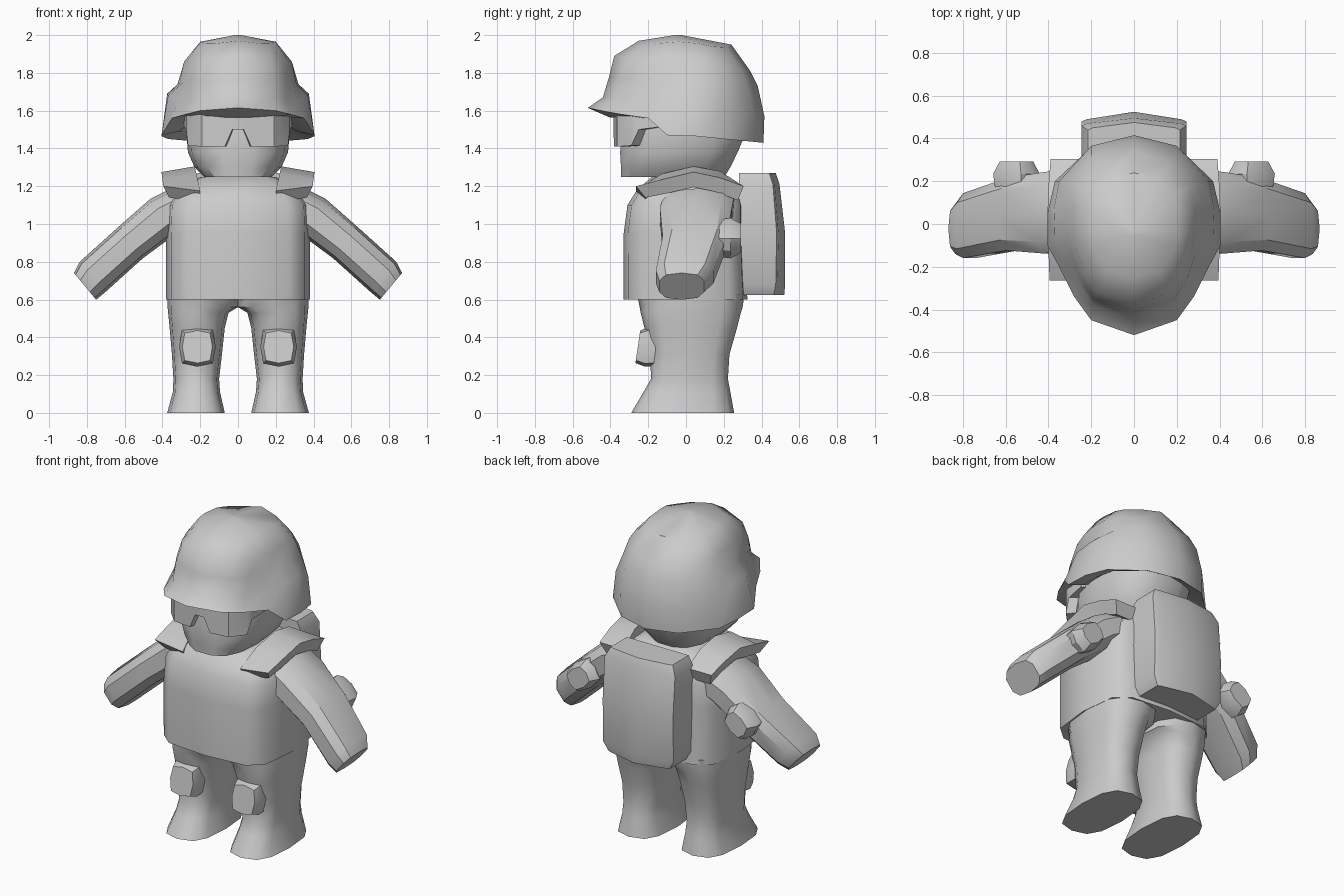
import bpy, bmesh, math

grey = bpy.data.materials.new("plain_grey")
grey.diffuse_color = (0.6, 0.6, 0.6, 1)


def loft(name, rings, mirror=False, angle=35):
    """Skin a list of closed rings, cap both ends, optionally mirror across x."""
    bm = bmesh.new()
    rows = [[bm.verts.new(p) for p in r] for r in rings]
    for a, b in zip(rows, rows[1:]):
        n = len(a)
        for i in range(n):
            j = (i + 1) % n
            bm.faces.new((a[i], a[j], b[j], b[i]))
    for r in (rows[0], rows[-1]):
        bm.faces.new(r)
    bmesh.ops.recalc_face_normals(bm, faces=bm.faces)
    me = bpy.data.meshes.new(name)
    bm.to_mesh(me)
    bm.free()
    me.materials.append(grey)
    ob = bpy.data.objects.new(name, me)
    bpy.context.collection.objects.link(ob)
    bpy.ops.object.select_all(action='DESELECT')
    ob.select_set(True)
    bpy.context.view_layer.objects.active = ob
    bpy.ops.object.shade_smooth_by_angle(angle=math.radians(angle))
    if mirror:
        ob.modifiers.new("mirror", 'MIRROR').use_mirror_merge = False
    return ob


def section(hx, hy, n=12, p=2.5):
    """Rounded-box outline as 2D points."""
    pts = []
    for i in range(n):
        c, s = math.cos(2 * math.pi * i / n), math.sin(2 * math.pi * i / n)
        pts.append((math.copysign(abs(c) ** (2 / p), c) * hx,
                    math.copysign(abs(s) ** (2 / p), s) * hy))
    return pts


def level(z, x0, x1, y0, y1, n=12, p=2.5):
    """Horizontal ring filling the given x and y range."""
    return [((x0 + x1) / 2 + u, (y0 + y1) / 2 + v, z)
            for u, v in section((x1 - x0) / 2, (y1 - y0) / 2, n, p)]


# Torso
loft("torso", [level(z, -h, h, a, b, 12, 4) for z, h, a, b in (
    (0.60, 0.38, -0.33, 0.325), (0.95, 0.38, -0.33, 0.31), (1.10, 0.375, -0.31, 0.31),
    (1.18, 0.33, -0.26, 0.29), (1.25, 0.20, -0.18, 0.22))], angle=45)

# Head
loft("head", [level(z, -h, h, a, b, 14, 2.6) for z, h, a, b in (
    (1.25, 0.18, -0.35, 0.21), (1.30, 0.23, -0.35, 0.24), (1.38, 0.265, -0.355, 0.28),
    (1.50, 0.275, -0.345, 0.33), (1.62, 0.27, -0.32, 0.32))])

# Goggles: wrapped strip with a nose notch
half = [(0.03, -0.385, 1.50), (0.07, -0.38, 1.41), (0.19, -0.365, 1.41),
        (0.265, -0.29, 1.415), (0.275, -0.25, 1.50), (0.285, -0.13, 1.515)]
path = [(-x, y, z) for x, y, z in reversed(half)] + half
loft("goggles", [[(x, y, z), (x, y, 1.60), (x * 0.85, y * 0.85, 1.60), (x * 0.85, y * 0.85, z)]
                 for x, y, z in path])

# Helmet: half rows from front to back, rim to crown
rows = [
    [(0, -.52, 1.615), (.2, -.45, 1.60), (.28, -.34, 1.58), (.35, -.2, 1.56), (.405, -.1, 1.47),
     (.405, .05, 1.465), (.37, .2, 1.45), (.2, .36, 1.435), (0, .41, 1.43)],
    [(0, -.44, 1.67), (.19, -.38, 1.66), (.25, -.29, 1.66), (.315, -.17, 1.66), (.37, -.07, 1.68),
     (.375, .07, 1.69), (.35, .2, 1.62), (.2, .365, 1.58), (0, .415, 1.57)],
    [(0, -.41, 1.77), (.19, -.35, 1.77), (.25, -.25, 1.77), (.29, -.13, 1.75), (.31, -.04, 1.74),
     (.32, .08, 1.74), (.3, .2, 1.74), (.2, .32, 1.74), (0, .38, 1.73)],
    [(0, -.38, 1.89), (.17, -.32, 1.87), (.23, -.23, 1.86), (.27, -.12, 1.86), (.285, -.03, 1.86),
     (.285, .08, 1.86), (.27, .18, 1.84), (.17, .29, 1.82), (0, .34, 1.81)],
    [(0, -.25, 1.97), (.12, -.22, 1.955), (.17, -.16, 1.955), (.2, -.1, 1.96), (.2, -.04, 1.965),
     (.2, .07, 1.955), (.19, .14, 1.94), (.12, .21, 1.935), (0, .24, 1.95)]]
rim = rows[0]
lining = [(x * 0.78, y * 0.78, 1.565 if z > 1.55 else 1.49) for x, y, z in rim]
lining_top = [(x * 0.5, y * 0.5, 1.57) for x, y, z in rim]
crown = [(x * 0.04, -0.04 + y * 0.04, 2.0) for x, y, z in rim]
loft("helmet", [r + [(-x, y, z) for x, y, z in r[-2:0:-1]]
                for r in [lining_top, lining] + rows + [crown]], angle=40)

# Shoulder pads: arched plates; inner x, outer x, y, inner top z, outer top z, thickness, end slant
pads = []
for xi, xo, y, zi, zo, t, s in (
        (0.20, 0.395, -0.265, 1.175, 1.20, 0.06, 0.05), (0.22, 0.40, -0.13, 1.265, 1.235, 0.075, 0.02),
        (0.23, 0.405, 0.04, 1.305, 1.275, 0.08, 0), (0.23, 0.40, 0.18, 1.28, 1.245, 0.075, -0.02),
        (0.22, 0.39, 0.305, 1.20, 1.20, 0.075, -0.03)):
    pads.append([(xi, y, zi), (xo, y, zo), (xo - 0.03, y + s, zo - t), (xi, y + s, zi - t)])
loft("shoulder_pads", pads, mirror=True)

# Arms: rings across a sloping axis
nx, nz = 0.64, 0.77
arms = []
for cx, cz, h, y0, y1 in (
        (0.28, 1.10, 0.115, -0.13, 0.26), (0.39, 1.045, 0.115, -0.145, 0.25),
        (0.57, 0.90, 0.105, -0.13, 0.22), (0.77, 0.72, 0.105, -0.165, 0.15),
        (0.81, 0.67, 0.092, -0.145, 0.10)):
    arms.append([(cx + u * nx, (y0 + y1) / 2 + v, cz + u * nz)
                 for u, v in section(h, (y1 - y0) / 2, 10, 2.8)])
loft("arms", arms, mirror=True)

# Elbow pads: chamfered blocks aligned with the arm
elbows = []
for y, s in ((0.16, 0.9), (0.235, 1.0), (0.292, 0.72)):
    elbows.append([(0.55 + u * nx + v * nz, y, 0.925 + u * nz - v * nx)
                   for u, v in section(0.085 * s, 0.105 * s, 8, 3.2)])
loft("elbow_pads", elbows, mirror=True, angle=30)

# Legs with flared feet
loft("legs", [level(z, x0, x1, y0, y1, 12, 2.8) for z, x0, x1, y0, y1 in (
    (0.00, 0.07, 0.375, -0.29, 0.255), (0.11, 0.095, 0.345, -0.225, 0.235),
    (0.18, 0.10, 0.342, -0.185, 0.222), (0.31, 0.085, 0.35, -0.19, 0.23),
    (0.45, 0.07, 0.362, -0.22, 0.27), (0.53, 0.05, 0.37, -0.24, 0.29),
    (0.56, 0.00, 0.373, -0.245, 0.30), (0.63, 0.00, 0.375, -0.26, 0.31))],
    mirror=True, angle=45)

# Knee pads
knees = []
for y, s in ((-0.14, 0.96), (-0.205, 1.0), (-0.255, 0.82)):
    knees.append([(0.215 + u * s, y + v * 0.12, 0.35 + v * s)
                  for u, v in section(0.097, 0.105, 8, 4)])
loft("knee_pads", knees, mirror=True, angle=30)

# Backpack: bulging back with clipped top and bottom
pack = []
for z, h, yc, ye in ((0.625, 0.215, 0.52, 0.475), (0.68, 0.245, 0.525, 0.485),
                     (0.95, 0.245, 0.525, 0.49), (1.21, 0.245, 0.495, 0.47),
                     (1.27, 0.215, 0.475, 0.45)):
    pack.append([(-h, 0.28, z), (h, 0.28, z), (h, ye - 0.01, z), (h * 0.9, ye, z),
                 (0, yc, z), (-h * 0.9, ye, z), (-h, ye - 0.01, z)])
loft("backpack", pack, angle=40)
